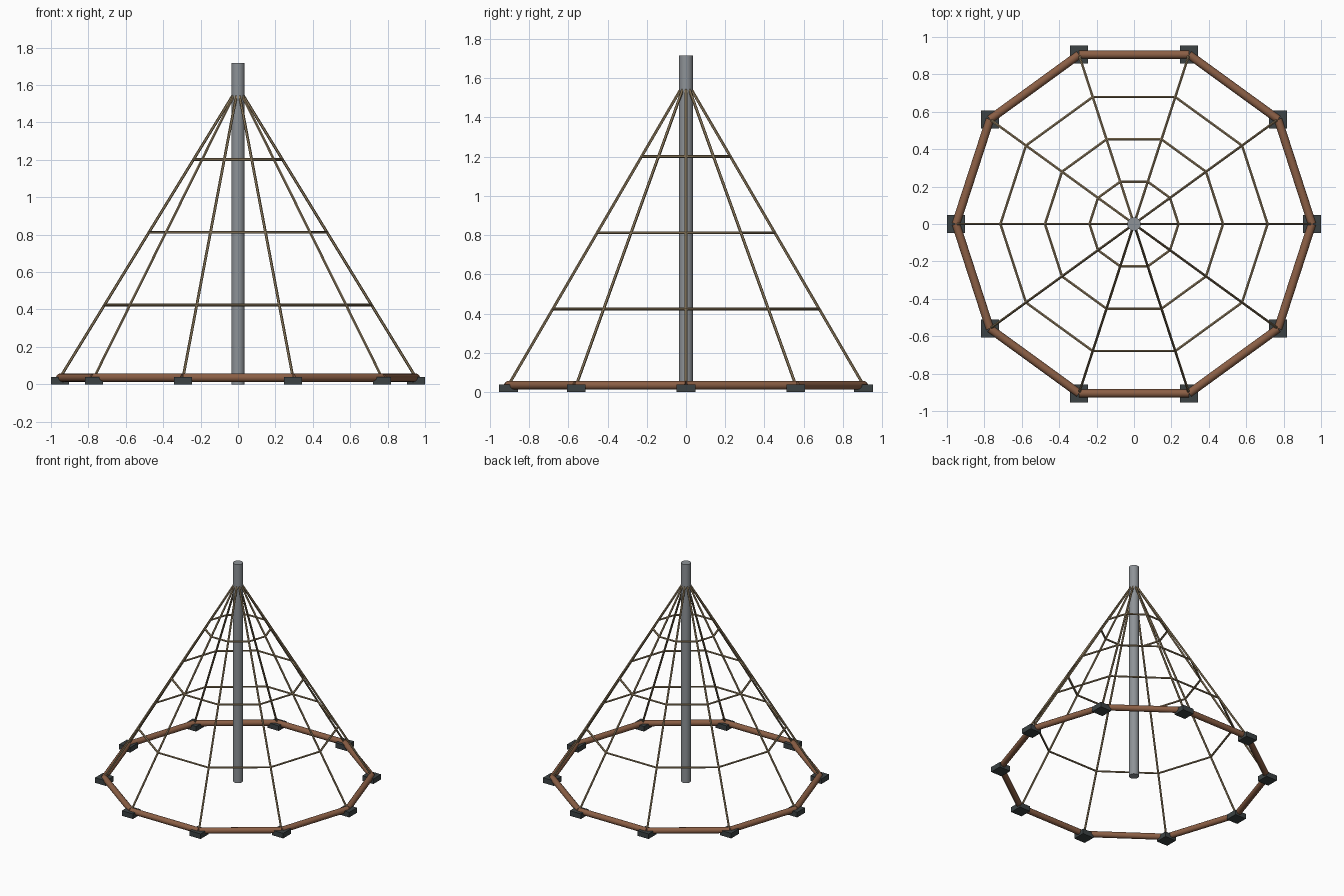
import bpy, math
from mathutils import Vector

if "Cube" in bpy.data.objects:
    bpy.data.objects.remove(bpy.data.objects["Cube"])

N = 10          # sides of the frame
R = 0.952       # frame corner radius
RIM_Z = 0.035
APEX = Vector((0, 0, 1.59))


def material(name, color):
    m = bpy.data.materials.new(name)
    m.diffuse_color = (*color, 1)
    m.use_nodes = True
    m.node_tree.nodes["Principled BSDF"].inputs["Base Color"].default_value = m.diffuse_color
    return m


STEEL = material("grey steel", (0.27, 0.29, 0.31))
WOOD = material("brown timber", (0.26, 0.115, 0.06))
ROPE = material("tan rope", (0.32, 0.235, 0.13))
DARK = material("dark footing", (0.045, 0.055, 0.057))


def finish(obj, name, mat, smooth=False):
    obj.name = name
    obj.data.materials.append(mat)
    if smooth:
        bpy.ops.object.shade_smooth_by_angle(angle=math.radians(40))
    return obj


def rod(name, a, b, radius, mat, sides, smooth=False):
    d = b - a
    bpy.ops.mesh.primitive_cylinder_add(vertices=sides, radius=radius, depth=d.length,
                                        location=(a + b) / 2,
                                        rotation=d.to_track_quat('Z', 'Y').to_euler())
    return finish(bpy.context.object, name, mat, smooth)


def corner(i, r, z):
    a = math.tau * i / N
    return Vector((r * math.cos(a), r * math.sin(a), z))


# Central pole
rod("pole", Vector((0, 0, 0)), Vector((0, 0, 1.717)), 0.036, STEEL, 16, True)

for i in range(N):
    base, nxt = corner(i, R, RIM_Z), corner(i + 1, R, RIM_Z)
    # Square footing under each corner
    bpy.ops.mesh.primitive_cube_add(size=1, location=(base.x, base.y, 0.02))
    foot = bpy.context.object
    foot.scale = (0.096, 0.096, 0.04)
    finish(foot, f"footing_{i}", DARK)
    # Timber frame side and sloping rope
    rod(f"frame_beam_{i}", base, nxt, 0.0225, WOOD, 12, True)
    rod(f"slope_rope_{i}", base, APEX, 0.0075, ROPE, 6, True)
    # Horizontal rope rings at quarter heights
    for k in (1, 2, 3):
        t = k / 4
        rod(f"ring_{k}_rope_{i}", base.lerp(APEX, t), nxt.lerp(APEX, t), 0.0075, ROPE, 6, True)
